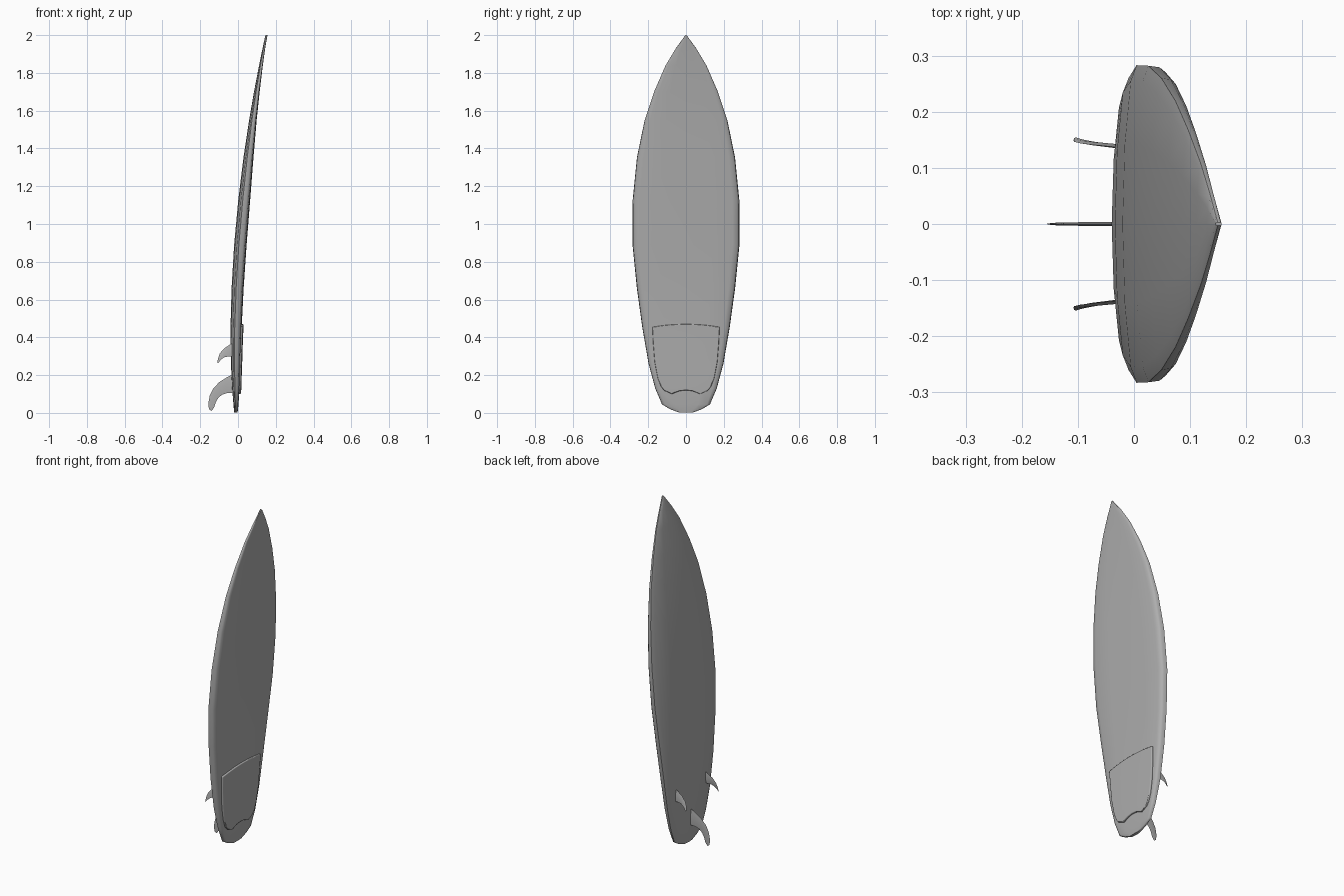
import bpy, math

if "Cube" in bpy.data.objects:
    bpy.data.objects.remove(bpy.data.objects["Cube"])

# (height, half width, thickness) along the board
STATIONS = [(0.003, 0.04, 0.018), (0.02, 0.085, 0.022), (0.045, 0.127, 0.027),
            (0.13, 0.163, 0.039), (0.26, 0.198, 0.05), (0.45, 0.231, 0.059),
            (0.66, 0.26, 0.064), (0.89, 0.283, 0.066), (1.13, 0.282, 0.063),
            (1.35, 0.26, 0.053), (1.55, 0.219, 0.04), (1.70, 0.169, 0.03),
            (1.84, 0.108, 0.02), (1.93, 0.054, 0.014), (2.0, 0.003, 0.011)]

# half cross-section: (fraction of half width, fraction of thickness)
BOTTOM = [(0, 0), (0.5, 0.06), (0.9, 0.22), (1, 0.38)]
DECK = [(0.99, 0.7), (0.96, 0.86), (0.87, 0.945), (0.5, 0.99), (0, 1)]

# mid-grey finish shared by every part
grey = bpy.data.materials.new("grey_finish")
grey.diffuse_color = (0.42, 0.42, 0.42, 1)
grey.use_nodes = True
grey.node_tree.nodes["Principled BSDF"].inputs["Base Color"].default_value = grey.diffuse_color


def lerp_table(table, x, col=1):
    for a, b in zip(table, table[1:]):
        if x <= b[0]:
            return a[col] + (b[col] - a[col]) * max(0, (x - a[0]) / (b[0] - a[0]))
    return table[-1][col]


def rocker(z):
    if z < 0.4:
        return -0.04 + 0.02 * ((0.4 - z) / 0.4) ** 2
    return -0.04 + 0.185 * ((z - 0.4) / 1.6) ** 1.9


def deck_x(y, z):
    u = abs(y) / lerp_table(STATIONS, z)
    return rocker(z) + lerp_table(STATIONS, z, 2) * lerp_table(DECK[::-1], u)


def make(name, verts, faces, angle):
    me = bpy.data.meshes.new(name)
    me.from_pydata(verts, [], faces)
    me.materials.append(grey)
    ob = bpy.data.objects.new(name, me)
    bpy.context.collection.objects.link(ob)
    bpy.ops.object.select_all(action='DESELECT')
    ob.select_set(True)
    bpy.context.view_layer.objects.active = ob
    bpy.ops.object.mode_set(mode='EDIT')
    bpy.ops.mesh.select_all(action='SELECT')
    bpy.ops.mesh.normals_make_consistent(inside=False)
    bpy.ops.object.mode_set(mode='OBJECT')
    bpy.ops.object.shade_smooth_by_angle(angle=math.radians(angle))
    return ob


# board: loft of the cross-section along the stations
half = BOTTOM + DECK
ring = half + [(-u, t) for u, t in half[-2:0:-1]]
n = len(ring)
verts = [(rocker(z) + t * th, u * w, z) for z, w, th in STATIONS for u, t in ring]
faces = [(r * n + i, r * n + (i + 1) % n, (r + 1) * n + (i + 1) % n, (r + 1) * n + i)
         for r in range(len(STATIONS) - 1) for i in range(n)]
faces += [tuple(range(n)), tuple(range(len(verts) - n, len(verts)))]
make("board", verts, faces, 48)

# traction pad: grid laid on the deck, thickened and bevelled
ROWS = [(0, 0.115), (0.06, 0.132), (0.2, 0.15), (0.45, 0.166), (0.75, 0.174), (1, 0.178)]
LOWER = [(0, 0.12), (0.3, 0.116), (0.65, 0.1), (1, 0.118)]
COLS = [-1, -0.65, -0.3, 0, 0.3, 0.65, 1]
c = len(COLS)
grid = []
for v, w in ROWS:
    for u in COLS:
        y = u * w
        z = lerp_table(LOWER, abs(u)) * (1 - v) + (0.47 - 0.015 * u * u) * v
        grid.append((y, z))
m = len(grid)
verts = [(deck_x(y, z) + off, y, z) for off in (-0.006, 0.01) for y, z in grid]
quads = [(r * c + i, r * c + i + 1, (r + 1) * c + i + 1, (r + 1) * c + i)
         for r in range(len(ROWS) - 1) for i in range(c - 1)]
faces = quads + [tuple(k + m for k in q) for q in quads]
rim = (list(range(c)) + [r * c + c - 1 for r in range(1, len(ROWS))]
       + list(range(m - 2, m - c - 1, -1)) + [r * c for r in range(len(ROWS) - 2, 0, -1)])
faces += [(a, b, b + m, a + m) for a, b in zip(rim, rim[1:] + rim[:1])]
pad = make("traction_pad", verts, faces, 120)
bev = pad.modifiers.new("soft_edge", 'BEVEL')
bev.width, bev.segments, bev.limit_method = 0.005, 2, 'ANGLE'
bev.angle_limit = math.radians(50)
bev.harden_normals = True


# fins: strips from leading edge to trailing edge, thickest in the middle
def fin(name, lead, trail, y0, cant=0.0, toe=0.0, thick=0.005):
    verts, faces = [], []
    k = len(lead)
    for i, (a, b) in enumerate(zip(lead, trail)):
        f = i / (k - 1)
        th = thick * (1 - 0.6 * f)
        for s, d in ((0, 0), (0.4, th), (1, 0), (0.4, -th)):
            x = a[0] + (b[0] - a[0]) * s
            z = a[1] + (b[1] - a[1]) * s
            verts.append((x, y0 + cant * f + toe * (0.5 - s) + d, z))
    for r in range(k - 1):
        for i in range(4):
            j = (i + 1) % 4
            faces.append((r * 4 + i, r * 4 + j, r * 4 + 4 + j, r * 4 + 4 + i))
    faces += [(0, 1, 2, 3), tuple(range(4 * k - 4, 4 * k))]
    make(name, verts, faces, 40)


fin("centre_fin",
    [(-0.025, 0.205), (-0.06, 0.188), (-0.1, 0.162), (-0.132, 0.128), (-0.15, 0.09), (-0.157, 0.05), (-0.154, 0.02)],
    [(-0.025, 0.105), (-0.06, 0.104), (-0.085, 0.096), (-0.104, 0.08), (-0.117, 0.058), (-0.126, 0.03), (-0.14, 0.01)],
    0, thick=0.004)

LEAD = [(-0.02, 0.375), (-0.045, 0.36), (-0.075, 0.34), (-0.096, 0.315), (-0.107, 0.285), (-0.108, 0.265)]
TRAIL = [(-0.02, 0.298), (-0.045, 0.299), (-0.068, 0.296), (-0.083, 0.288), (-0.096, 0.275), (-0.104, 0.263)]
for side, s in (("left", 1), ("right", -1)):
    fin(side + "_side_fin", LEAD, TRAIL, 0.138 * s, cant=0.014 * s, toe=-0.005 * s, thick=0.004)
